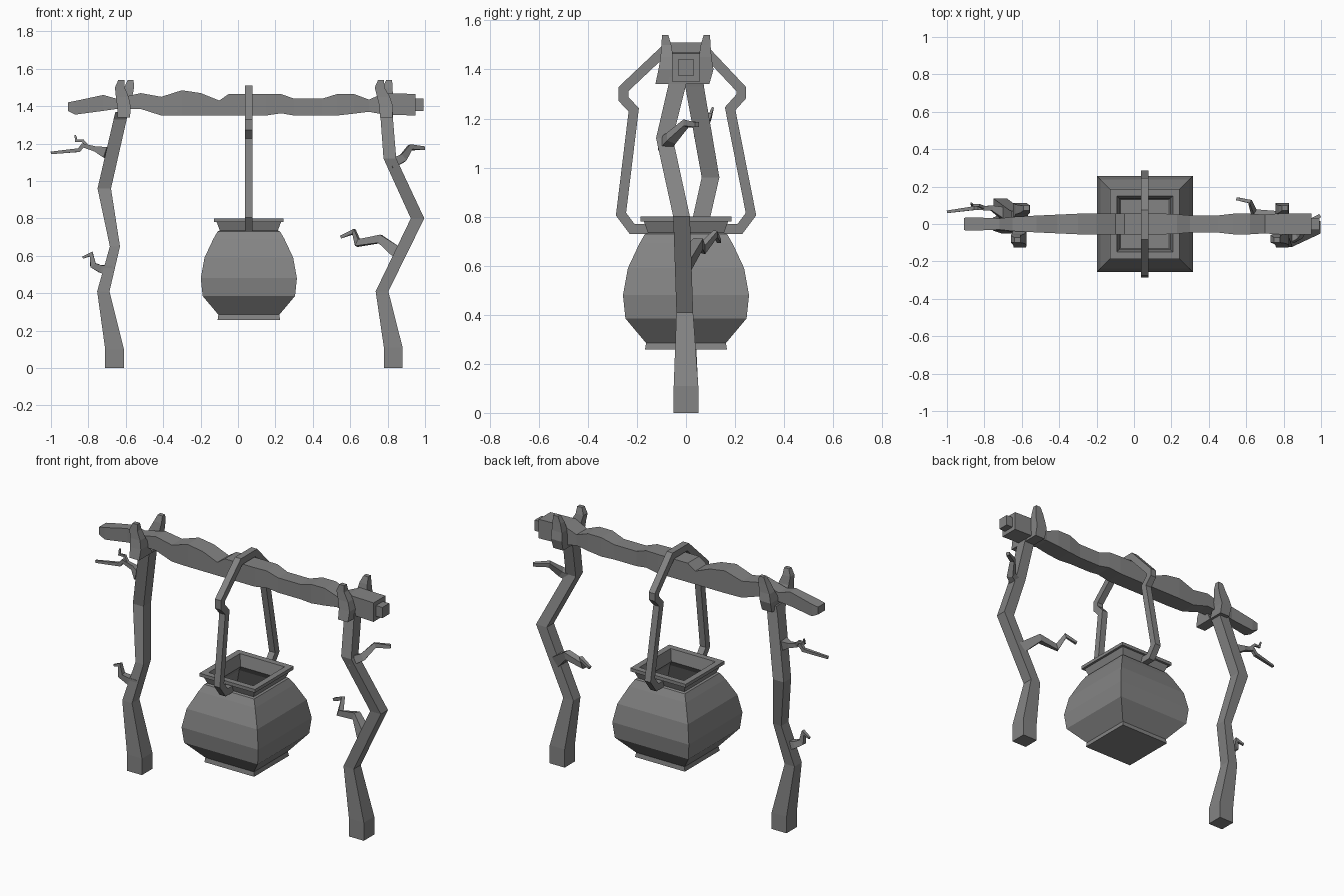
import bpy
from mathutils import Vector

dark = bpy.data.materials.new("dark_grey")
dark.diffuse_color = (.23, .23, .23, 1)


def skin(name, rings):
    """Closed flat-faced solid through a chain of four-point rings."""
    n = len(rings)
    verts = [p for r in rings for p in r]
    faces = [(0, 1, 2, 3), tuple(range(4 * n - 4, 4 * n))]
    for i in range(n - 1):
        for j in range(4):
            k = (j + 1) % 4
            faces.append((4*i + j, 4*i + k, 4*i + 4 + k, 4*i + 4 + j))
    me = bpy.data.meshes.new(name)
    me.from_pydata(verts, [], faces)
    me.materials.append(dark)
    ob = bpy.data.objects.new(name, me)
    bpy.context.collection.objects.link(ob)
    bpy.context.view_layer.objects.active = ob
    bpy.ops.object.mode_set(mode='EDIT')
    bpy.ops.mesh.select_all(action='SELECT')
    bpy.ops.mesh.normals_make_consistent(inside=False)
    bpy.ops.object.mode_set(mode='OBJECT')
    return ob


def level(x, y, z, hx, hy):
    """Horizontal rectangle."""
    return [(x + a * hx, y + b * hy, z) for a, b in ((-1, -1), (1, -1), (1, 1), (-1, 1))]


def sweep(name, path, radii, ref):
    """Square bar along a path, mitred at the bends."""
    pts = [Vector(p) for p in path]
    ref, rings = Vector(ref), []
    for i, p in enumerate(pts):
        a = (p - pts[i-1]).normalized() if i else (pts[1] - p).normalized()
        b = (pts[i+1] - p).normalized() if i < len(pts) - 1 else a
        t = (a + b).normalized()
        u = t.cross(ref).normalized()
        v = t.cross(u).normalized()
        r = radii[i]
        m = r / max(t.dot(a), 0.75)
        rings.append([p - u*m - v*r, p + u*m - v*r, p + u*m + v*r, p - u*m + v*r])
    return skin(name, rings)


# Crooked upright posts
skin("left_post", [level(*s) for s in (
    (-.66, 0, 0, .05, .05), (-.66, 0, .1, .05, .05), (-.72, 0, .41, .033, .035),
    (-.658, .03, .65, .027, .035), (-.715, .1, .96, .036, .036),
    (-.63, .035, 1.33, .035, .038), (-.62, .02, 1.37, .035, .05))])
skin("right_post", [level(*s) for s in (
    (.83, 0, 0, .05, .05), (.83, 0, .11, .05, .05), (.77, -.005, .41, .034, .034),
    (.96, -.018, .8, .036, .034), (.812, -.088, 1.12, .034, .034),
    (.795, -.035, 1.34, .033, .036), (.795, -.02, 1.37, .033, .05))])

# Fork prongs gripping the beam, front and back
for side, x, tips in (("left", -.61, (-.632, -.582)), ("right", .792, (.757, .8))):
    for label, s, tip in (("front", -1, tips[0]), ("back", 1, tips[1])):
        out = .125 if s < 0 else .095
        skin(f"{side}_{label}_prong", [level(*q) for q in (
            (x, s*out/2, 1.34, .033, out/2), (x, s*.07, 1.4, .036, .042),
            (x + (tip-x)*.4, s*.078, 1.45, .034, .026),
            (tip, s*.08, 1.5, .026, .02), (tip + .008, s*.085, 1.54, .016, .013))])

# Gnarled beam: x, top, bottom, half depth
beam = [(-.91, 1.42, 1.375, .033), (-.87, 1.428, 1.355, .036), (-.72, 1.46, 1.375, .03),
        (-.65, 1.44, 1.385, .038), (-.52, 1.47, 1.385, .045), (-.41, 1.45, 1.35, .05),
        (-.3, 1.485, 1.35, .055), (-.2, 1.47, 1.35, .055), (-.1, 1.43, 1.35, .055),
        (-.05, 1.465, 1.35, .055), (.15, 1.465, 1.35, .056), (.23, 1.465, 1.362, .052),
        (.3, 1.44, 1.35, .046), (.45, 1.44, 1.35, .046), (.53, 1.465, 1.35, .055),
        (.62, 1.465, 1.36, .055), (.7, 1.435, 1.37, .05), (.78, 1.47, 1.355, .057),
        (.95, 1.465, 1.35, .057), (.95, 1.44, 1.375, .033), (.993, 1.44, 1.375, .033)]
skin("beam", [[(x, -h, b), (x, h, b), (x, h, t), (x, -h, t)] for x, t, b, h in beam])

# Handle looped over the beam
hx = .058
loop = [(-.15, .75), (-.22, .75), (-.265, .81), (-.213, 1.235), (-.255, 1.28), (-.255, 1.32),
        (-.075, 1.49), (.065, 1.49), (.225, 1.32), (.225, 1.29), (.18, 1.24),
        (.265, .81), (.22, .75), (.15, .75)]
sweep("handle", [(hx, y, z) for y, z in loop], [.02] * len(loop), (1, 0, 0))

# Square bellied pot: outside up, over the rim, then down the inside
pot = [(.167, .258), (.163, .285), (.247, .385), (.257, .48), (.237, .59),
       (.19, .69), (.167, .73), (.155, .735), (.172, .78), (.186, .78), (.186, .8),
       (.15, .8), (.135, .73), (.165, .69), (.21, .59), (.23, .48), (.22, .395), (.13, .29)]
skin("pot", [level(hx, 0, z, h, h) for h, z in pot])

# Broken twigs
Y = (0, 1, 0)
sweep("left_upper_twig", [(-.70, .06, 1.15), (-.76, .085, 1.17), (-.83, .085, 1.19),
                          (-.85, .085, 1.165), (-1.0, .065, 1.15)],
      [.03, .014, .01, .01, .007], Y)
sweep("left_upper_twiglet", [(-.80, .085, 1.18), (-.83, .1, 1.215), (-.865, .1, 1.215),
                             (-.87, .11, 1.245)], [.01, .007, .006, .004], Y)
sweep("left_lower_twig", [(-.68, .01, .52), (-.735, .0, .53), (-.775, -.01, .55),
                          (-.785, -.01, .61), (-.83, 0, .59)],
      [.03, .02, .015, .01, .006], Y)
sweep("right_upper_twig", [(.81, -.09, 1.09), (.88, -.06, 1.12), (.92, .0, 1.18),
                           (.995, .045, 1.175)], [.026, .02, .013, .01], Y)
sweep("right_lower_twig", [(.86, -.01, .61), (.76, .05, .69), (.64, .065, .668),
                           (.62, .12, .73), (.55, .135, .70)],
      [.032, .02, .015, .01, .008], Y)
